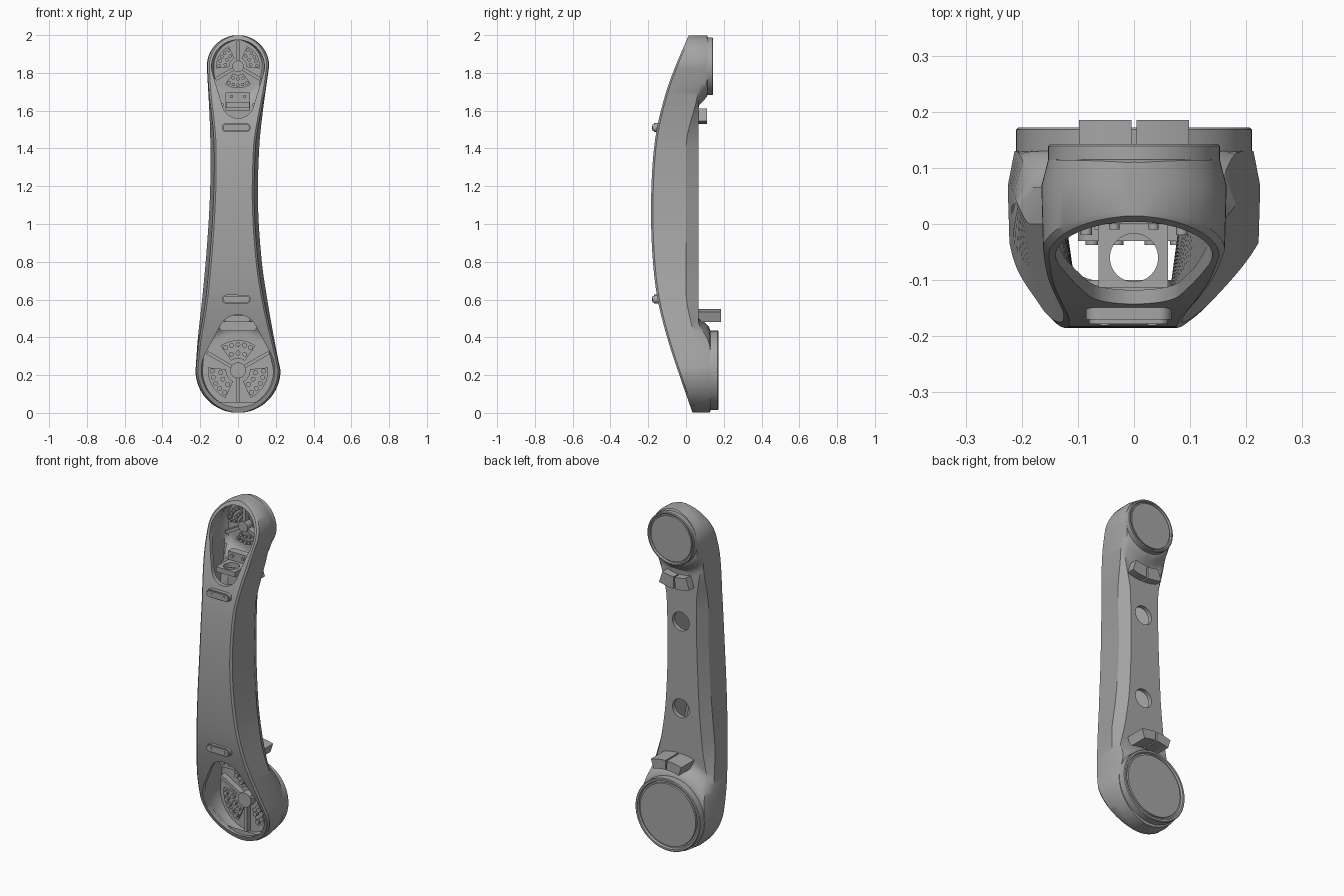
import bpy, bmesh, math

cube = bpy.data.objects.get("Cube")
if cube:
    bpy.data.objects.remove(cube)

grey = bpy.data.materials.new("satin_grey")
grey.use_nodes = True
grey.diffuse_color = (0.38, 0.38, 0.38, 1)
grey.node_tree.nodes["Principled BSDF"].inputs["Base Color"].default_value = (0.38, 0.38, 0.38, 1)

LOW, HIGH = 0.225, 1.835          # joint centre heights
LOW_R, HIGH_R = 0.225, 0.165      # end radii of the arm
TAU = math.tau


def make(name, bm, smooth=True):
    bmesh.ops.recalc_face_normals(bm, faces=bm.faces[:])
    mesh = bpy.data.meshes.new(name)
    bm.to_mesh(mesh)
    bm.free()
    mesh.materials.append(grey)
    ob = bpy.data.objects.new(name, mesh)
    bpy.context.collection.objects.link(ob)
    if smooth:
        shade(ob)
    return ob


def shade(ob):
    bpy.ops.object.select_all(action='DESELECT')
    bpy.context.view_layer.objects.active = ob
    ob.select_set(True)
    bpy.ops.object.shade_smooth_by_angle(angle=math.radians(32))


def prism(name, outlines, y0, y1):
    """Extrude one or more x-z outlines from y0 to y1."""
    bm = bmesh.new()
    for pts in outlines:
        face = bm.faces.new([bm.verts.new((x, y0, z)) for x, z in pts])
        ext = bmesh.ops.extrude_face_region(bm, geom=[face])
        for v in ext["geom"]:
            if isinstance(v, bmesh.types.BMVert):
                v.co.y = y1
    return make(name, bm)


def circle(x, z, r, n=32):
    return [(x + r * math.cos(TAU * i / n), z + r * math.sin(TAU * i / n)) for i in range(n)]


def rect(x0, x1, z0, z1):
    return [(x0, z0), (x1, z0), (x1, z1), (x0, z1)]


def arc(z, r, a0, a1, n=12):
    return [(r * math.cos(a0 + (a1 - a0) * i / n), z + r * math.sin(a0 + (a1 - a0) * i / n))
            for i in range(n + 1)]


def sector(z, r0, r1, a0, a1):
    return arc(z, r0, a0, a1) + arc(z, r1, a1, a0)


def hull(x1, z1, r1, x2, z2, r2, n=20):
    """Outline around two circles."""
    d = math.hypot(x2 - x1, z2 - z1)
    base, a = math.atan2(z2 - z1, x2 - x1), math.acos((r1 - r2) / d)
    pts = []
    for x, z, r, s, e in ((x1, z1, r1, a, TAU - a), (x2, z2, r2, -a, a)):
        for i in range(n + 1):
            t = base + s + (e - s) * i / n
            pts.append((x + r * math.cos(t), z + r * math.sin(t)))
    return pts


def curve(keys):
    """Smooth interpolation through (position, value) keys."""
    def slope(i):
        a, b = keys[max(i - 1, 0)], keys[min(i + 1, len(keys) - 1)]
        return (b[1] - a[1]) / (b[0] - a[0])

    def f(z):
        i = 0
        while i < len(keys) - 2 and z > keys[i + 1][0]:
            i += 1
        (z0, v0), (z1, v1) = keys[i], keys[i + 1]
        h = z1 - z0
        t = min(max((z - z0) / h, 0), 1)
        return (v0 * (1 + 2 * t) * (1 - t) ** 2 + slope(i) * h * t * (1 - t) ** 2
                + v1 * t * t * (3 - 2 * t) + slope(i + 1) * h * t * t * (t - 1))
    return f


def ease(t):
    t = min(max(t, 0), 1)
    return t * t * (3 - 2 * t)


front = curve([(0, .035), (.2, -.035), (.4, -.1), (.6, -.15), (.8, -.175), (1.04, -.185),
               (1.3, -.178), (1.5, -.155), (1.7, -.105), (1.85, -.05), (2, .015)])
left = curve([(LOW, .225), (.4, .212), (.6, .19), (.9, .163), (1.2, .147), (1.5, .148), (HIGH, .165)])
right = curve([(LOW, .225), (.4, .19), (.6, .155), (.8, .126), (1.1, .106), (1.4, .112), (1.6, .132), (HIGH, .165)])


def back(x, z):
    low = .065 * ease((.3 - math.hypot(x, z - LOW)) / .09)
    high = .05 * ease((.22 - math.hypot(x, z - HIGH)) / .07)
    return .065 + low + high


def arm(name, t):
    """Loft the arm section along z, moved inward by t."""
    bm = bmesh.new()
    ends = [.13 + (math.pi / 2 - .13) * i / 15 for i in range(16)]
    zs = [LOW - (LOW_R - t) * math.cos(a) for a in ends]
    zs += [LOW + (HIGH - LOW) * i / 70 for i in range(1, 70)]
    zs += [HIGH + (HIGH_R - t) * math.cos(a) for a in reversed(ends)]
    rings = []
    for z in zs:
        m = ease((z - .25) / .4) * ease((1.75 - z) / .35)
        if z < LOW:
            l = r = math.sqrt((LOW_R - t) ** 2 - (z - LOW) ** 2)
        elif z > HIGH:
            l = r = math.sqrt((HIGH_R - t) ** 2 - (z - HIGH) ** 2)
        else:
            l, r = left(z) - t, right(z) - t
        f, small = front(z) + t, min(l, r) * .3
        inset, bevel = min(.003 + .017 * m, small), min(.012 + .025 * m, small)
        side = .068 * (1 - m)

        def edge(w, s):
            return [(s * (w - inset - min(.01, small)), f), (s * (w - inset), f + .01), (s * w, side)]
        xs = [-(l - bevel) + (l + r - 2 * bevel) * i / 20 for i in range(21)]
        pts = edge(l, -1) + [(x, back(x, z) - t) for x in xs] + edge(r, 1)[::-1]
        rings.append([bm.verts.new((x, y, z)) for x, y in pts])
    for a, b in zip(rings, rings[1:]):
        for i in range(len(a)):
            j = (i + 1) % len(a)
            bm.faces.new((a[i], a[j], b[j], b[i]))
    bm.faces.new(rings[0])
    bm.faces.new(rings[-1])
    return make(name, bm, False)


def cut(ob, cutter):
    bpy.context.view_layer.objects.active = ob
    mod = ob.modifiers.new("cut", 'BOOLEAN')
    mod.operation, mod.solver, mod.object = 'DIFFERENCE', 'EXACT', cutter
    bpy.ops.object.modifier_apply(modifier=mod.name)
    bpy.data.objects.remove(cutter)


# Hollow arm shell with two front windows and two rear holes
shell = arm("arm_shell", 0)
cut(shell, arm("cavity", .025))
cut(shell, prism("low_window", [hull(0, LOW, .195, 0, .415, .105)], -.4, .04))
cut(shell, prism("high_window", [hull(0, HIGH, .14, 0, 1.645, .085)], -.4, .04))
cut(shell, prism("rear_holes", [circle(-.012, .815, .055), circle(-.012, 1.325, .055)], 0, .2))
shade(shell)


def lathe(name, z, profile, n=64):
    bm = bmesh.new()
    rings = [[bm.verts.new((x, y, zz)) for x, zz in circle(0, z, r, n)] for r, y in profile]
    for a, b in zip(rings, rings[1:]):
        for i in range(n):
            bm.faces.new((a[i], a[(i + 1) % n], b[(i + 1) % n], b[i]))
    bm.faces.new(rings[0])
    bm.faces.new(rings[-1])
    return make(name, bm)


# Joint ends: rear flange, inner spokes, hub, sector pads, screws and rear guide blocks
for tag, z, r, y, floor, sign, guide, tip in (("low", LOW, .21, .172, .105, -1, (.27, .325), .185),
                                              ("high", HIGH, .153, .143, .09, 1, (.235, .305), .11)):
    lathe(tag + "_flange", z, [(r * .95, floor + .005), (r, floor + .015), (r, y - .004), (r - .004, y),
                               (r * .93, y), (r * .91, y - .012), (r * .87, y - .012),
                               (r * .86, y - .004), (r * .84, y - .004)])
    spokes, pads, screws = [], [], []
    for k in range(3):
        a = sign * math.pi / 2 + TAU * k / 3
        c, s = math.cos(a), math.sin(a)
        w, e = .009, r * .9
        spokes.append([(-s * w, z + c * w), (s * w, z - c * w),
                       (c * e + s * w, z + s * e - c * w), (c * e - s * w, z + s * e + c * w)])
        mid = a + math.pi / 3
        pads.append(sector(z, r * .3, r * .76, mid - .62, mid + .62))
        for rr, offsets in ((.65, (-.5, -.25, 0, .25, .5)), (.44, (-.4, 0, .4))):
            screws += [circle(rr * r * math.cos(mid + o), z + rr * r * math.sin(mid + o), r * .062, 10)
                       for o in offsets]
    prism(tag + "_spokes", spokes, floor - .035, floor + .01)
    prism(tag + "_hub", [circle(0, z, r * .2, 24)], floor - .045, floor + .01)
    prism(tag + "_pads", pads, floor - .012, floor + .01)
    prism(tag + "_pad_screws", screws, floor - .03, floor)
    up = -sign * math.pi / 2
    half = .095 / guide[1] * 1.05
    prism(tag + "_guides", [sector(z, *guide, up - half, up - .015),
                            sector(z, *guide, up + .015, up + half)], .05, tip)

# Front pads with screws
for tag, z in (("low", .602), ("high", 1.51)):
    prism(tag + "_front_pad", [hull(-.062, z, .0235, .043, z, .0234)], -.17, -.1)
    prism(tag + "_front_cap", [hull(-.062, z, .018, .043, z, .0179)], -.178, -.16)
    prism(tag + "_front_screws", [circle(x, z, .009, 12) for x in (-.052, .033)], -.181, -.17)

# Upper cable bracket: wall plate and a shelf with a round hole
prism("bracket_plate", [rect(-.065, .063, 1.6, 1.695)], 0, .045)
prism("bracket_screws", [circle(x, 1.675, .009, 12) for x in (-.035, .035)], -.01, .01)
shelf = prism("bracket_shelf", [rect(-.063, .061, 1.615, 1.645)], -.113, .01)
bm = bmesh.new()
bmesh.ops.create_cone(bm, cap_ends=True, segments=32, radius1=.043, radius2=.043, depth=.2)
bmesh.ops.translate(bm, verts=bm.verts[:], vec=(0, -.06, 1.63))
cut(shelf, make("shelf_hole", bm))
shade(shelf)
prism("bracket_pins", [circle(-.085, 1.63, .01, 12), circle(.085, 1.63, .01, 12)], -.02, .045)

# Lower terminal block
prism("terminal_bar", [hull(-.075, .458, .025, .075, .458, .0249)], -.03, .05)
prism("terminal_mount", [rect(-.07, .06, .48, .515)], -.01, .05)
prism("terminal_screws", [circle(x, .458, .011, 12) for x in (-.075, -.03, .03, .075)], -.037, -.02)
